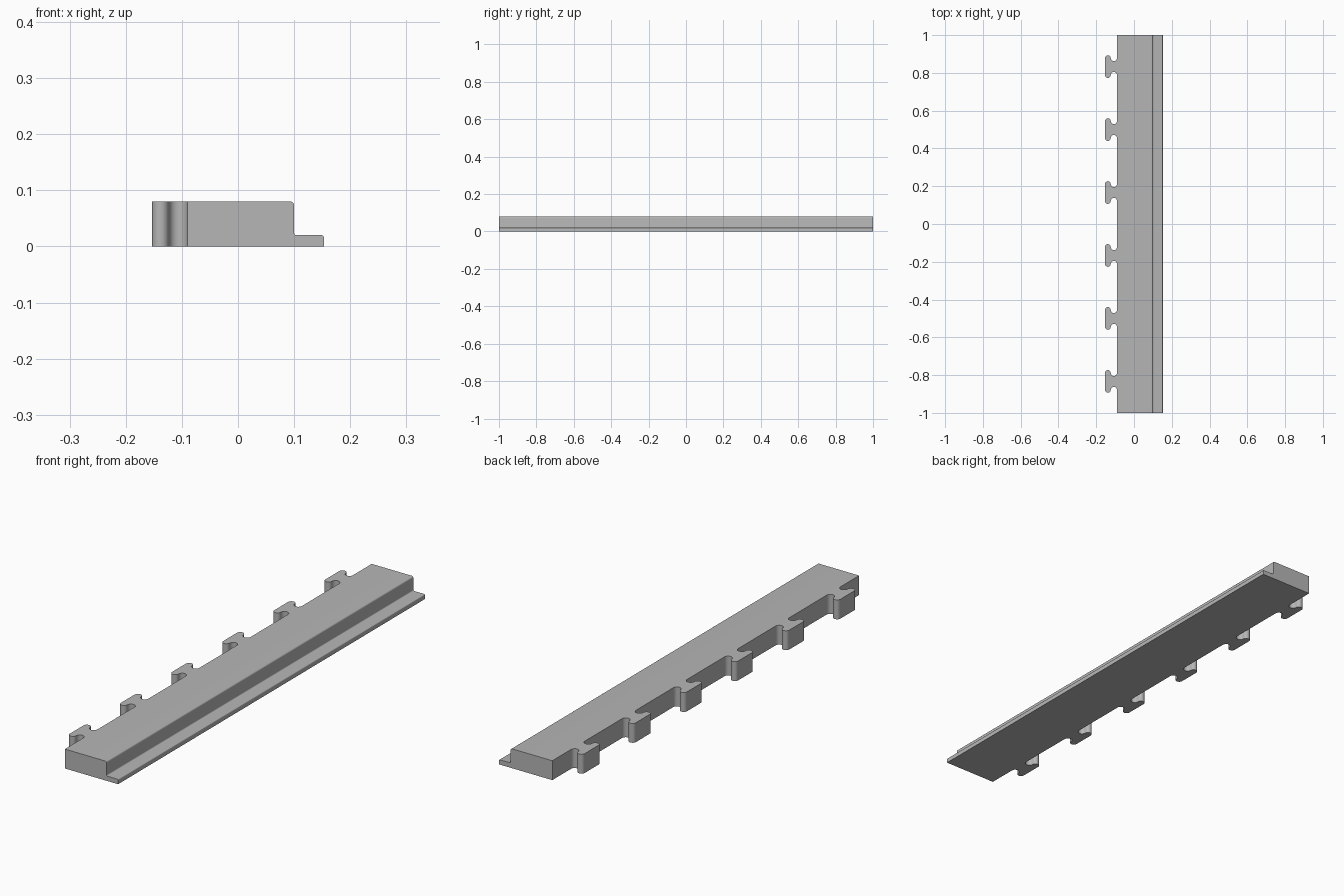
import bpy, bmesh
from math import sin, cos, radians
from mathutils import Vector

cube = bpy.data.objects.get("Cube")
if cube:
    bpy.data.objects.remove(cube)

HEIGHT = 0.08
EDGE = -0.09      # straight side carrying the tabs
TIP = -0.153      # outer side of the tabs

grey = bpy.data.materials.new("plain grey")
grey.use_nodes = True
colour = (0.47, 0.47, 0.47, 1)
grey.diffuse_color = colour
grey.node_tree.nodes["Principled BSDF"].inputs["Base Color"].default_value = colour


def arc(cx, cy, r, start, end, steps=8):
    angles = [radians(start + (end - start) * i / steps) for i in range(steps + 1)]
    return [(cx + r * cos(a), cy + r * sin(a)) for a in angles]


def prism(name, points, depth):
    """Extrude a closed outline of 3D points along a vector."""
    bm = bmesh.new()
    face = bm.faces.new([bm.verts.new(p) for p in points])
    result = bmesh.ops.extrude_face_region(bm, geom=[face], use_keep_orig=True)
    moved = [g for g in result["geom"] if isinstance(g, bmesh.types.BMVert)]
    bmesh.ops.translate(bm, verts=moved, vec=Vector(depth))
    bmesh.ops.recalc_face_normals(bm, faces=bm.faces)
    mesh = bpy.data.meshes.new(name)
    bm.to_mesh(mesh)
    bm.free()
    mesh.materials.append(grey)
    obj = bpy.data.objects.new(name, mesh)
    bpy.context.collection.objects.link(obj)
    bpy.ops.object.select_all(action="DESELECT")
    obj.select_set(True)
    bpy.context.view_layer.objects.active = obj
    bpy.ops.object.shade_smooth_by_angle(angle=radians(30))
    return obj


# Stepped strip: thick bar with a thin lip, softly rounded edges
section = [(EDGE, 0), (0.153, 0)]
section += arc(0.149, 0.016, 0.004, 0, 90, 5)
section += arc(0.104, 0.024, 0.004, 270, 180, 5)
section += arc(0.093, 0.073, 0.007, 0, 90, 6)
section += [(EDGE, HEIGHT)]
prism("edge_strip", [(x, -1, z) for x, z in section], (0, 2, 0))

# Interlocking tab: rounded lobe, round groove, flared root; mirrored in y
lobe_r, groove_r = 0.015, 0.0165
lobe_x, groove_x = TIP + lobe_r, EDGE - groove_r
half = arc(lobe_x, 0.045, lobe_r, 180, 0, 12)
half += arc(groove_x, 0.045, groove_r, 180, 360, 12)[1:]
outline = half + [(x, -y) for x, y in reversed(half)]
for i in range(6):
    centre = (i - 2.5) / 3
    prism(f"joining_tab_{i + 1}", [(x, y + centre, 0) for x, y in outline], (0, 0, HEIGHT))
